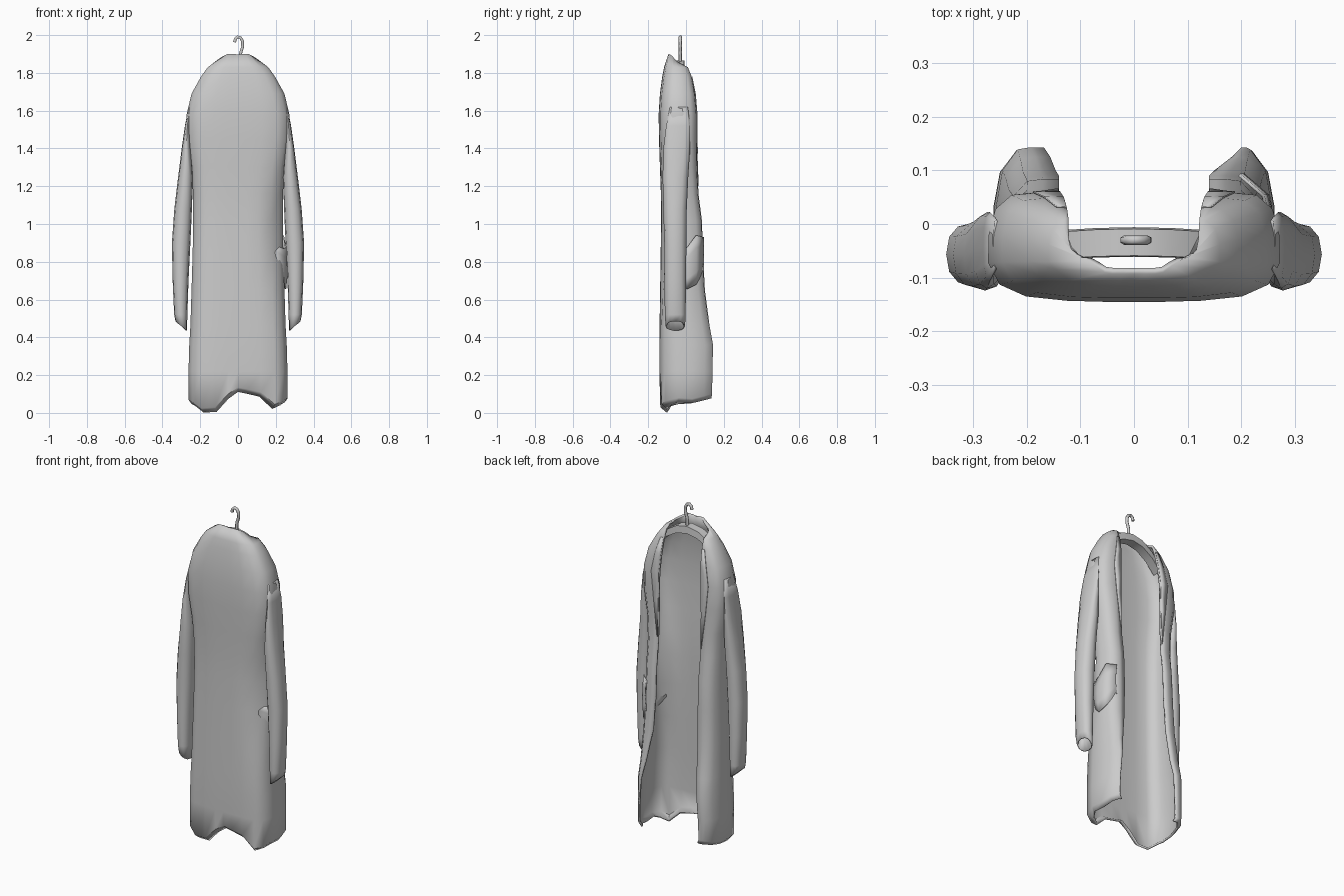
import bpy, math

if "Cube" in bpy.data.objects:
    bpy.data.objects.remove(bpy.data.objects["Cube"])


def make(name, verts, faces, thick=0.0, mirror=False, smooth=50):
    me = bpy.data.meshes.new(name)
    me.from_pydata(verts, [], faces)
    ob = bpy.data.objects.new(name, me)
    bpy.context.collection.objects.link(ob)
    if mirror:
        m = ob.modifiers.new("mirror", 'MIRROR')
        m.use_mirror_merge = False
    if thick:
        s = ob.modifiers.new("cloth", 'SOLIDIFY')
        s.thickness = thick
        s.offset = -1
    bpy.ops.object.select_all(action='DESELECT')
    bpy.context.view_layer.objects.active = ob
    ob.select_set(True)
    bpy.ops.object.shade_smooth_by_angle(angle=math.radians(smooth))
    return ob


def loft(rows, closed=False, caps=False):
    n = len(rows[0])
    verts = [p for r in rows for p in r]
    faces = []
    for k in range(len(rows) - 1):
        for i in range(n if closed else n - 1):
            j = (i + 1) % n
            faces.append((k * n + i, k * n + j, (k + 1) * n + j, (k + 1) * n + i))
    if caps:
        faces.append(tuple(reversed(range(n))))
        faces.append(tuple(range(len(verts) - n, len(verts))))
    return verts, faces


def half_section(z, w, yb, yf, xe, slope=0.0):
    d = yf - yb
    xm = max(xe + .01, .84 * w)
    pts = [(0, yb), (.2 * w, yb), (.46 * w, yb + .002), (.74 * w, yb + .01 + .4 * slope),
           (.92 * w, yb + .032 + slope), (w, yb + .36 * d + .4 * slope), (.995 * w, yb + .62 * d),
           (.95 * w, yf - .15 * d), (xm, yf - .004), ((xm + xe) / 2, yf), (xe, yf)]
    return [(x, y, z) for x, y in pts]


def join_halves(left, right):
    return [(-x, y, z) for x, y, z in reversed(left[1:])] + right


# Coat body: C-shaped sections from hem to collar, open towards +y
# z, half width, back y, front y, left edge, right edge, slope of right rear corner
levels = [
    (0.10, .263, -.138, .138, .180, .212, 0), (0.22, .262, -.141, .140, .176, .210, 0),
    (0.36, .258, -.141, .143, .168, .200, 0), (0.46, .252, -.140, .125, .156, .182, 0),
    (0.65, .246, -.137, .100, .146, .150, .015), (0.85, .240, -.134, .090, .140, .140, .04),
    (1.02, .237, -.132, .084, .140, .140, .04), (1.16, .238, -.133, .066, .140, .140, .02),
    (1.30, .247, -.138, .060, .140, .140, 0), (1.45, .271, -.143, .058, .140, .140, 0),
    (1.58, .272, -.145, .058, .137, .137, 0), (1.69, .246, -.138, .048, .130, .130, 0),
    (1.78, .196, -.126, .030, .125, .125, 0), (1.83, .160, -.116, .010, .122, .122, 0)]
rows = [join_halves(half_section(z, w, yb, yf, xl), half_section(z, w, yb, yf, xr, s))
        for z, w, yb, yf, xl, xr, s in levels]
hem_left = [.10, .10, .10, .09, .075, .07, .06, .025, .03, .10]
hem_right = [.135, .125, .11, .045, .065, .08, .075, .09, .10, .10, .10]
rows[0] = [(x, y, h) for (x, y, _), h in zip(rows[0], hem_left + hem_right)]
# hem turned inwards
rows.insert(0, [(x * .93, y + (.028 if y < -.08 else -.004), h - .024) for x, y, h in rows[0]])
neck = [(0, -.093, 1.897), (.02, -.093, 1.9), (.04, -.093, 1.9), (.055, -.09, 1.9),
        (.07, -.078, 1.893), (.085, -.068, 1.885), (.1, -.062, 1.875), (.11, -.055, 1.868),
        (.116, -.048, 1.862), (.119, -.042, 1.857), (.121, -.035, 1.852)]
rows.append(join_halves(neck, neck))
make("coat_body", *loft(rows), thick=.012)

# Sleeves: tubes with slanted cuffs, flush with the shoulders at the top
sleeve = [(.46, .270, .331, -.108, -.005), (.52, .268, .338, -.112, -.002),
          (.70, .262, .346, -.114, .000), (.90, .252, .350, -.115, .002),
          (1.08, .244, .337, -.120, .004), (1.25, .238, .317, -.124, .012),
          (1.40, .250, .298, -.120, .022), (1.52, .255, .281, -.105, .022),
          (1.62, .252, .262, -.085, .010)]
N = 12
srows = []
for k, (z, xi, xo, yb, yf) in enumerate(sleeve):
    r = []
    for i in range(N):
        a = 2 * math.pi * i / N
        c, s = math.cos(a), math.sin(a)
        r.append(((xi + xo) / 2 + (xo - xi) / 2 * math.copysign(abs(c) ** .85, c),
                  (yb + yf) / 2 + (yf - yb) / 2 * math.copysign(abs(s) ** .85, s),
                  z + (.025 * c if k == 0 else 0)))
    srows.append(r)
make("sleeves", *loft(srows, closed=True), thick=.007, mirror=True)

# Lapels: folded flaps lying flat on the front panels
inner = [(.141, .066, 1.20), (.141, .062, 1.40), (.138, .061, 1.58), (.131, .051, 1.69), (.126, .033, 1.78)]
outer = [(.146, .066, 1.20), (.172, .062, 1.42), (.188, .061, 1.58), (.168, .052, 1.69), (.145, .034, 1.78)]
make("lapels", *loft([[o, i] for i, o in zip(inner, outer)]), thick=.003, mirror=True)

# Side pocket: sagging patch wrapping round the side seam
columns = [(.190, -.088, .77, .89), (.240, -.045, .70, .87), (.255, .005, .655, .875),
           (.243, .055, .68, .94), (.198, .094, .75, .93)]
pocket = []
for t in range(5):
    u = t / 4
    bulge = .008 * math.sin(math.pi * u)
    pocket.append([(x + bulge, y, z0 + (z1 - z0) * u) for x, y, z0, z1 in columns])
make("pocket", *loft(pocket), thick=.006)

# Hanger shoulders: arched bar
arch = []
for x in (-.20, -.14, -.07, 0, .07, .14, .20):
    zc = 1.845 - 2.9 * x * x
    yc = -.033 - .3 * x * x
    arch.append([(x, yc - .028, zc - .022), (x, yc + .027, zc - .022),
                 (x, yc + .024, zc + .02), (x, yc - .026, zc + .02)])
make("hanger_bar", *loft(arch, closed=True, caps=True), smooth=40)

# Hanger hook
cu = bpy.data.curves.new("hanger_hook", 'CURVE')
cu.dimensions = '3D'
cu.bevel_depth = .009
cu.bevel_resolution = 1
cu.use_fill_caps = True
sp = cu.splines.new('POLY')
path = [(.012, 1.84), (.014, 1.905), (.025, 1.94), (.024, 1.968), (.014, 1.986),
        (-.002, 1.991), (-.014, 1.98), (-.018, 1.962)]
sp.points.add(len(path) - 1)
for p, (x, z) in zip(sp.points, path):
    p.co = (x, -.03, z, 1)
hook = bpy.data.objects.new("hanger_hook", cu)
bpy.context.collection.objects.link(hook)
